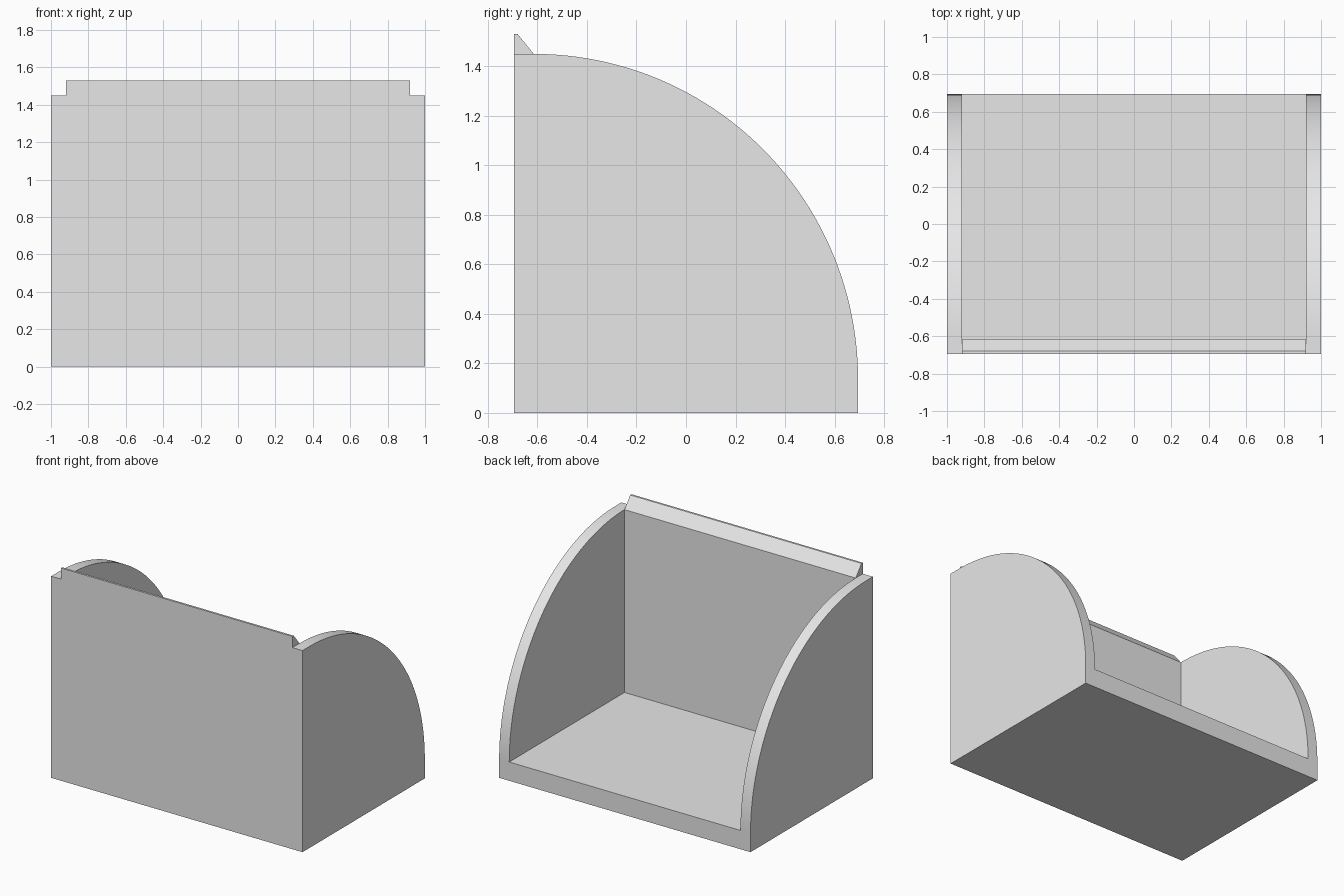
import bpy, bmesh, math

cube = bpy.data.objects.get("Cube")
if cube:
    bpy.data.objects.remove(cube, do_unlink=True)

BACK, TOP, WALL, FLOOR = 0.695, 1.45, 0.08, 0.135
INNER = -BACK + WALL          # inside face of the front wall
RIDGE = 1.53                  # top of the lip
SEGMENTS = 48

grey = bpy.data.materials.new("light grey")
grey.use_nodes = True
colour = (0.8, 0.8, 0.8, 1)
grey.diffuse_color = colour
grey.node_tree.nodes["Principled BSDF"].inputs["Base Color"].default_value = colour


def extrude_profile(name, points, x0, x1):
    """Solid made by sweeping a (y, z) outline from x0 to x1."""
    bm = bmesh.new()
    face = bm.faces.new([bm.verts.new((x0, y, z)) for y, z in points])
    swept = bmesh.ops.extrude_face_region(bm, geom=[face])["geom"]
    verts = [v for v in swept if isinstance(v, bmesh.types.BMVert)]
    bmesh.ops.translate(bm, verts=verts, vec=(x1 - x0, 0, 0))
    bmesh.ops.recalc_face_normals(bm, faces=bm.faces)
    mesh = bpy.data.meshes.new(name)
    bm.to_mesh(mesh)
    bm.free()
    mesh.materials.append(grey)
    obj = bpy.data.objects.new(name, mesh)
    bpy.context.collection.objects.link(obj)
    return obj


def box_outline(y0, y1, z0, z1):
    return [(y0, z0), (y1, z0), (y1, z1), (y0, z1)]


# Full-width body: front wall with bevelled lip, quarter-round sides, floor
outline = [(-BACK, 0), (-BACK, RIDGE), (-0.68, RIDGE)]
for i in range(SEGMENTS + 1):
    a = math.pi / 2 * (1 - i / SEGMENTS)
    outline.append((INNER + (BACK - INNER) * math.cos(a),
                    FLOOR + (TOP - FLOOR) * math.sin(a)))
outline.append((BACK, 0))
bin_body = extrude_profile("open_bin", outline, -1, 1)

# Cutters: the hollow between the sides, and a notch at each end of the lip
inside = 1 - WALL
cutters = [extrude_profile("hollow_cutter", box_outline(INNER, 1, FLOOR, 2), -inside, inside)]
for side, label in ((1, "left"), (-1, "right")):
    cutters.append(extrude_profile(label + "_notch_cutter",
                                   box_outline(-1, INNER + 0.01, TOP, 2),
                                   side * inside, side * 1.2))

bpy.ops.object.select_all(action="DESELECT")
bpy.context.view_layer.objects.active = bin_body
bin_body.select_set(True)
for cutter in cutters:
    cutter.hide_render = True
    cut = bin_body.modifiers.new(cutter.name, "BOOLEAN")
    cut.operation = "DIFFERENCE"
    cut.solver = "EXACT"
    cut.object = cutter
    bpy.ops.object.modifier_apply(modifier=cut.name)
    bpy.data.objects.remove(cutter, do_unlink=True)

# Smooth the curved rims, keep the corners crisp
bpy.ops.object.shade_smooth_by_angle(angle=math.radians(30))
